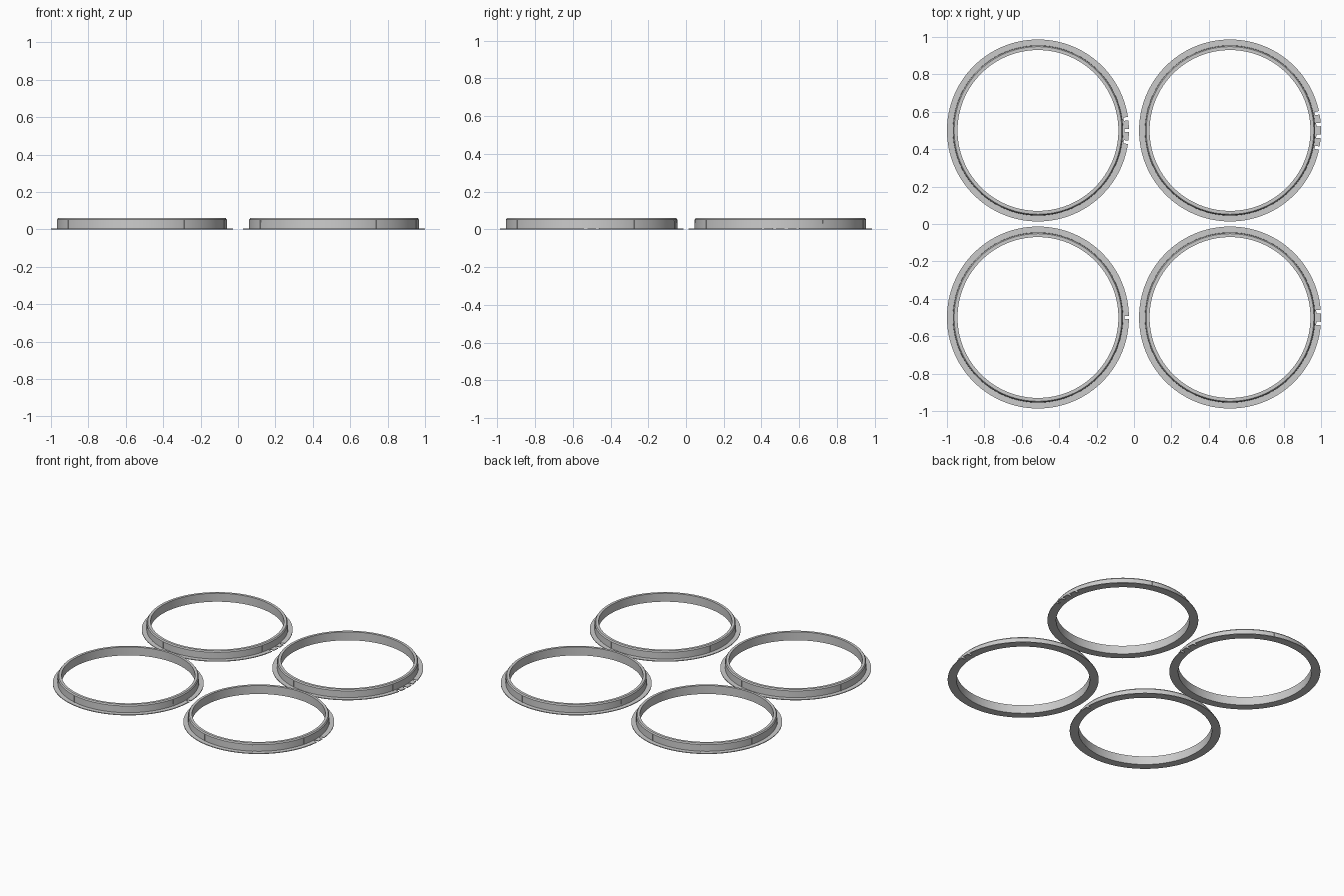
import bpy, bmesh, math
from mathutils import Matrix

if "Cube" in bpy.data.objects:
    bpy.data.objects.remove(bpy.data.objects["Cube"])

grey = bpy.data.materials.new("light grey plastic")
grey.use_nodes = True
colour = (0.6, 0.6, 0.6, 1)
grey.diffuse_color = colour
grey.node_tree.nodes["Principled BSDF"].inputs["Base Color"].default_value = colour

R_IN, R_WALL, R_FLANGE = 0.43, 0.455, 0.4865
HEIGHT, FLANGE = 0.06, 0.005
SEGMENTS = 128
# closed cross-section of the ring: radius, height
PROFILE = [(R_IN, 0), (R_FLANGE, 0), (R_FLANGE, FLANGE), (R_WALL, FLANGE),
           (R_WALL - 0.001, HEIGHT - 0.008), (R_WALL - 0.007, HEIGHT), (R_IN, HEIGHT)]


def make_object(name, bm):
    bmesh.ops.recalc_face_normals(bm, faces=bm.faces)
    mesh = bpy.data.meshes.new(name)
    bm.to_mesh(mesh)
    bm.free()
    mesh.materials.append(grey)
    obj = bpy.data.objects.new(name, mesh)
    bpy.context.collection.objects.link(obj)
    return obj


def lathe_ring(name):
    bm = bmesh.new()
    loops = []
    for i in range(SEGMENTS):
        a = math.tau * i / SEGMENTS
        loops.append([bm.verts.new((r * math.cos(a), r * math.sin(a), z)) for r, z in PROFILE])
    n = len(PROFILE)
    for i, here in enumerate(loops):
        after = loops[(i + 1) % SEGMENTS]
        for j in range(n):
            k = (j + 1) % n
            bm.faces.new((here[j], after[j], after[k], here[k]))
    return make_object(name, bm)


def radial_boxes(name, angles, r0, r1, width, z0, z1):
    """Boxes pointing outward from the ring centre at the given angles."""
    bm = bmesh.new()
    for a in angles:
        m = (Matrix.Rotation(math.radians(a), 4, 'Z')
             @ Matrix.Translation(((r0 + r1) / 2, 0, (z0 + z1) / 2))
             @ Matrix.Diagonal((r1 - r0, width, z1 - z0, 1)))
        bmesh.ops.create_cube(bm, size=1, matrix=m)
    return make_object(name, bm)


def select_only(obj):
    bpy.ops.object.select_all(action='DESELECT')
    obj.select_set(True)
    bpy.context.view_layer.objects.active = obj


# each ring is marked by its own number of flange notches
RINGS = [("front_right", -1, -1, 1), ("front_left", 1, -1, 2),
         ("back_right", -1, 1, 3), ("back_left", 1, 1, 4)]

for place, sx, sy, count in RINGS:
    ring = lathe_ring(place + "_ring")

    # notches through the flange, facing +x
    notch_angles = [(i - (count - 1) / 2) * 7.5 for i in range(count)]
    cutter = radial_boxes("notch_cutter", notch_angles, 0.462, 0.51, 0.018, -0.02, 0.02)
    cutter.hide_render = True
    cut = ring.modifiers.new("notches", 'BOOLEAN')
    cut.operation = 'DIFFERENCE'
    cut.solver = 'EXACT'
    cut.object = cutter
    select_only(ring)
    bpy.ops.object.modifier_apply(modifier=cut.name)
    bpy.data.objects.remove(cutter)
    bpy.ops.object.shade_smooth_by_angle(angle=math.radians(30))

    # thin grip ribs up the outside of the wall
    ribs = radial_boxes(place + "_grip_ribs", [45 * k - 15 for k in range(8)],
                        R_WALL - 0.006, R_WALL + 0.0025, 0.006, FLANGE - 0.001, HEIGHT - 0.009)

    for obj in (ring, ribs):
        obj.location = (sx * (1 - R_FLANGE), sy * 0.5, 0)
